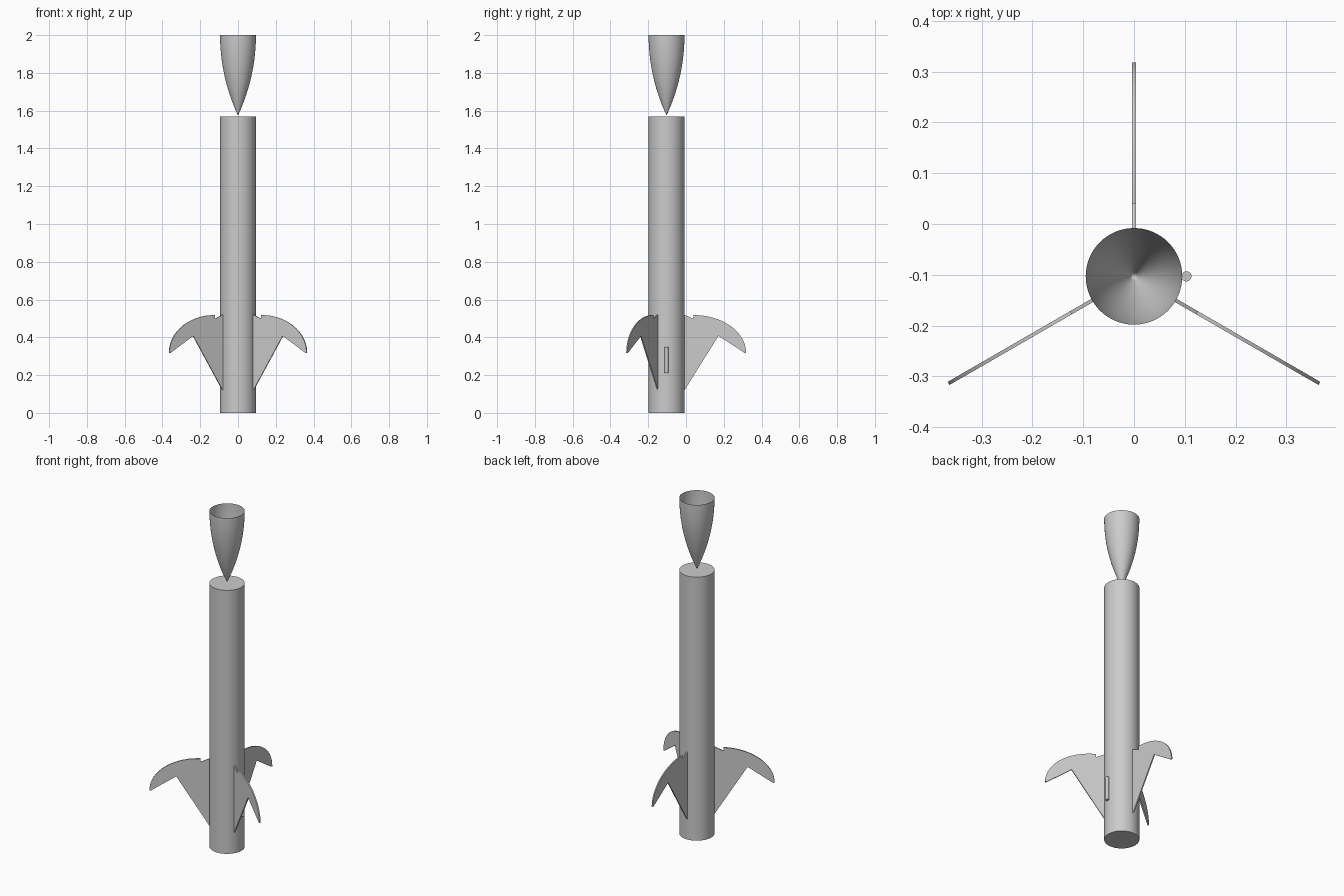
import bpy, bmesh, math
from mathutils import Matrix, Vector

cube = bpy.data.objects.get("Cube")
if cube:
    bpy.data.objects.remove(cube, do_unlink=True)

RADIUS = 0.095
CENTRE = Vector((0, -0.103, 0))
SIDES = 64

grey = bpy.data.materials.new("plain grey")
grey.use_nodes = True
grey.diffuse_color = (0.6, 0.6, 0.6, 1)
grey.node_tree.nodes["Principled BSDF"].inputs["Base Color"].default_value = (0.6, 0.6, 0.6, 1)


def finish(bm, name, smooth=True):
    mesh = bpy.data.meshes.new(name)
    bm.to_mesh(mesh)
    bm.free()
    mesh.materials.append(grey)
    obj = bpy.data.objects.new(name, mesh)
    bpy.context.collection.objects.link(obj)
    if smooth:
        bpy.ops.object.select_all(action='DESELECT')
        obj.select_set(True)
        bpy.context.view_layer.objects.active = obj
        bpy.ops.object.shade_smooth_by_angle(angle=math.radians(35))
    return obj


def cylinder(name, radius, bottom, top, offset, sides):
    bm = bmesh.new()
    place = Matrix.Translation(CENTRE + offset + Vector((0, 0, (bottom + top) / 2)))
    bmesh.ops.create_cone(bm, cap_ends=True, segments=sides, radius1=radius,
                          radius2=radius, depth=top - bottom, matrix=place)
    return finish(bm, name)


# Body tube and launch lug
cylinder("body_tube", RADIUS, 0, 1.57, Vector(), SIDES)
cylinder("launch_lug", 0.01, 0.21, 0.35, Vector((0.103, 0, 0)), 24)

# Nose cone: hollow pointed ogive, tip down, open at the top
TIP, TOP, STEPS = 1.575, 2.0, 24
length = TOP - TIP
arc = (RADIUS ** 2 + length ** 2) / (2 * RADIUS)
bm = bmesh.new()
profile = []
for i in range(STEPS + 1):
    drop = length * (1 - i / STEPS)
    r = max(0, math.sqrt(arc ** 2 - drop ** 2) + RADIUS - arc)
    profile.append(bm.verts.new(CENTRE + Vector((r, 0, TOP - drop))))
edges = [bm.edges.new(pair) for pair in zip(profile, profile[1:])]
bmesh.ops.spin(bm, geom=profile + edges, cent=CENTRE, axis=(0, 0, 1),
               angle=math.tau, steps=SIDES, use_duplicate=False)
bmesh.ops.remove_doubles(bm, verts=bm.verts, dist=0.0001)
bmesh.ops.recalc_face_normals(bm, faces=bm.faces)
finish(bm, "nose_cone")

# Fins: swept outline with a notch by the root and an elliptical leading edge
THICK = 0.007
outline = [(0.094, 0.118), (0.275, 0.408), (0.413, 0.318)]
for i in range(21):
    a = math.pi / 2 * i / 20
    outline.append((0.143 + 0.278 * math.cos(a), 0.318 + 0.2 * math.sin(a)))
outline += [(0.143, 0.498), (0.094, 0.52)]

for name, degrees in (("back_fin", 90), ("right_fin", 210), ("left_fin", 330)):
    bm = bmesh.new()
    face = bm.faces.new([bm.verts.new((r, -THICK / 2, z)) for r, z in outline])
    side = bmesh.ops.extrude_face_region(bm, geom=[face])
    moved = [v for v in side["geom"] if isinstance(v, bmesh.types.BMVert)]
    bmesh.ops.translate(bm, verts=moved, vec=(0, THICK, 0))
    bmesh.ops.recalc_face_normals(bm, faces=bm.faces)
    turn = Matrix.Translation(CENTRE) @ Matrix.Rotation(math.radians(degrees), 4, 'Z')
    bmesh.ops.transform(bm, matrix=turn, verts=bm.verts)
    finish(bm, name, smooth=False)
